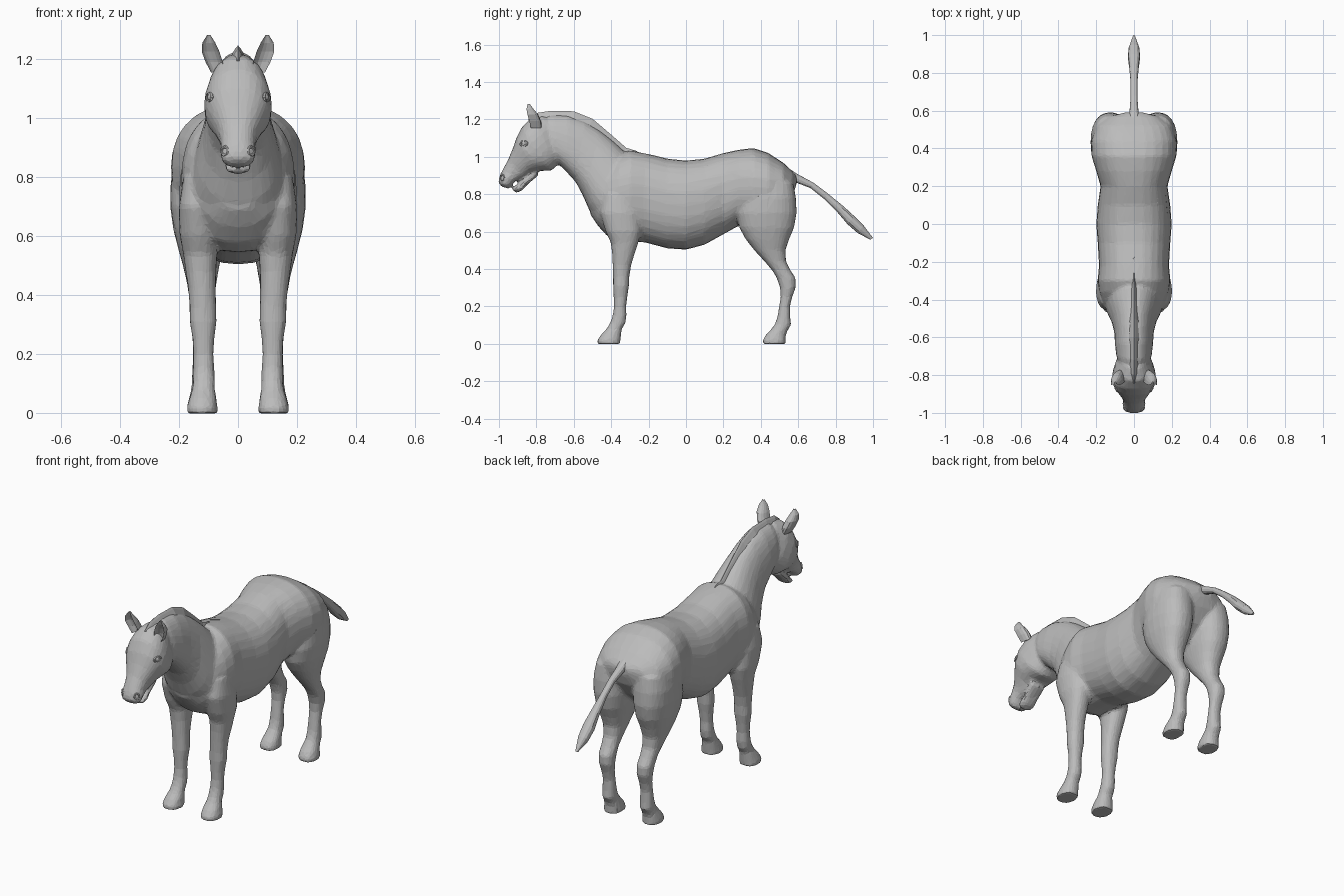
import bpy, bmesh, math
from mathutils import Vector

grey = bpy.data.materials.new("plain grey")
grey.diffuse_color = (0.5, 0.5, 0.5, 1)


def rnd(v, p=0.87):
    return math.copysign(abs(v) ** p, v)


def add_loft(bm, sections, x=0.0, segs=24, taper=0.0, cup=False):
    """Skin rings; each section is (y0, z0, y1, z1, half width, x centre offset)."""
    rings = []
    for y0, z0, y1, z1, w, *xc in sections:
        off = x if not xc else x * xc[0]
        ring = []
        for i in range(segs):
            a = 2 * math.pi * i / segs
            c, s = rnd(math.cos(a)), rnd(math.sin(a))
            wx = w * c * (1 - taper * s)
            if cup and s > 0:
                s *= -0.55
            ring.append(bm.verts.new((off + wx,
                                      (y0 + y1) / 2 + (y0 - y1) / 2 * s,
                                      (z0 + z1) / 2 + (z0 - z1) / 2 * s)))
        rings.append(ring)
    faces = []
    for r0, r1 in zip(rings, rings[1:]):
        for i in range(segs):
            j = (i + 1) % segs
            faces.append(bm.faces.new((r0[i], r0[j], r1[j], r1[i])))
    faces.append(bm.faces.new(rings[0]))
    faces.append(bm.faces.new(rings[-1]))
    bmesh.ops.recalc_face_normals(bm, faces=faces)


def finish(bm, name):
    me = bpy.data.meshes.new(name)
    bm.to_mesh(me)
    bm.free()
    ob = bpy.data.objects.new(name, me)
    bpy.context.collection.objects.link(ob)
    me.materials.append(grey)
    return ob


def horizontal(rows):
    """Leg rows (z, front y, back y, x centre, half width) to loft sections."""
    return [(f, z, b, z, w, xc) for z, f, b, xc, w in rows]


# torso: y, top, bottom, half width
torso = [(-.51, .82, .69, .07), (-.47, .90, .63, .13), (-.42, .96, .575, .165),
         (-.36, 1.01, .545, .185), (-.30, 1.035, .545, .193), (-.22, 1.02, .542, .185),
         (-.10, .99, .51, .192), (0, .98, .503, .2), (.10, .99, .53, .192),
         (.20, 1.02, .585, .177), (.28, 1.037, .63, .2), (.36, 1.047, .62, .225),
         (.44, 1.02, .64, .228), (.52, .968, .71, .2), (.57, .922, .79, .13),
         (.59, .90, .85, .05)]
# neck and head: upper point, lower point, half width
neck = [(-.26, 1.0, -.40, .60, .15), (-.33, 1.03, -.47, .645, .155),
        (-.39, 1.085, -.52, .72, .135), (-.46, 1.14, -.55, .79, .115),
        (-.54, 1.19, -.59, .865, .102), (-.63, 1.222, -.64, .92, .098),
        (-.72, 1.225, -.68, .96, .092), (-.78, 1.20, -.72, .98, .075)]
head = [(-.76, 1.22, -.66, 1.02, .07), (-.83, 1.207, -.675, .965, .10),
        (-.877, 1.16, -.72, .925, .116), (-.907, 1.10, -.78, .925, .110),
        (-.928, 1.04, -.83, .912, .086), (-.953, .98, -.86, .888, .065),
        (-.978, .935, -.885, .88, .058), (-.998, .895, -.912, .872, .061),
        (-1.004, .865, -.937, .842, .055), (-.988, .842, -.95, .828, .032)]
jaw = [(-.81, .93, -.79, .90, .05), (-.862, .885, -.85, .85, .046),
       (-.893, .86, -.875, .82, .046), (-.917, .842, -.905, .808, .042),
       (-.929, .83, -.922, .813, .022)]
front_leg = horizontal([
    (.80, -.44, -.29, .13, .055), (.70, -.46, -.25, .135, .066), (.60, -.43, -.24, .132, .066),
    (.54, -.402, -.255, .128, .058), (.48, -.395, -.275, .126, .052),
    (.42, -.392, -.293, .122, .047), (.36, -.39, -.303, .119, .045),
    (.31, -.39, -.305, .118, .046), (.25, -.387, -.314, .117, .037),
    (.20, -.385, -.32, .117, .034), (.15, -.392, -.318, .116, .036),
    (.11, -.407, -.323, .116, .037), (.08, -.425, -.343, .117, .038),
    (.05, -.453, -.347, .119, .046), (.02, -.474, -.35, .121, .052),
    (-.002, -.474, -.35, .121, .052)])
hind_leg = horizontal([
    (.92, .38, .52, .11, .06), (.86, .33, .575, .12, .092), (.78, .29, .588, .125, .104),
    (.70, .27, .592, .126, .104), (.62, .285, .578, .126, .093), (.56, .318, .552, .126, .078),
    (.50, .365, .532, .125, .062), (.44, .42, .535, .123, .05), (.39, .463, .56, .122, .044),
    (.35, .486, .587, .121, .044), (.30, .503, .587, .12, .042), (.25, .506, .568, .119, .036),
    (.20, .498, .556, .119, .034), (.14, .488, .558, .119, .037), (.10, .473, .562, .119, .038),
    (.07, .448, .543, .12, .041), (.045, .424, .533, .121, .047), (.02, .410, .533, .122, .051),
    (-.002, .410, .533, .122, .051)])

# one skin: overlapping lofts fused, relaxed and reduced to flat facets
bm = bmesh.new()
add_loft(bm, [(y, t, y, b, w) for y, t, b, w in torso], segs=28)
add_loft(bm, neck, taper=.2)
add_loft(bm, head)
add_loft(bm, jaw, segs=16)
for side in (-1, 1):
    add_loft(bm, front_leg, side)
    add_loft(bm, hind_leg, side)
body = finish(bm, "body")
m = body.modifiers.new("fuse", 'REMESH')
m.mode = 'VOXEL'
m.voxel_size = .01
m = body.modifiers.new("relax", 'SMOOTH')
m.factor = .5
m.iterations = 6
m = body.modifiers.new("facets", 'DECIMATE')
m.ratio = .12
m.use_symmetry = True
m.symmetry_axis = 'X'
dg = bpy.context.evaluated_depsgraph_get()
fused = bpy.data.meshes.new_from_object(body.evaluated_get(dg))
body.modifiers.clear()
body.data = fused
fused.materials.clear()
fused.materials.append(grey)
for p in fused.polygons:
    p.use_smooth = False
    p.material_index = 0

# tail with a fuller tuft
bm = bmesh.new()
add_loft(bm, [(.53, .95, .53, .87, .04), (.60, .905, .58, .865, .024),
              (.68, .862, .665, .833, .018), (.76, .802, .74, .773, .018),
              (.84, .737, .812, .70, .025), (.90, .682, .865, .638, .033),
              (.95, .632, .918, .592, .028), (1.0, .566, .985, .557, .006)], segs=12)
finish(bm, "tail")

# upright mane crest
bm = bmesh.new()
add_loft(bm, [(-.845, 1.20, -.82, 1.16, .014), (-.80, 1.234, -.77, 1.16, .024),
              (-.72, 1.246, -.70, 1.17, .026), (-.60, 1.243, -.60, 1.17, .026),
              (-.50, 1.203, -.53, 1.13, .024), (-.40, 1.118, -.44, 1.06, .02),
              (-.32, 1.048, -.35, 1.0, .015), (-.26, 1.03, -.27, .99, .008)],
         segs=8, taper=.75)
finish(bm, "mane")


def ring(bm, centre, normal, major, minor, squash, n=12, k=6):
    """Small oval rim facing along normal."""
    q = Vector(normal).to_track_quat('Z', 'Y')
    grid = []
    for i in range(n):
        a = 2 * math.pi * i / n
        row = []
        for j in range(k):
            b = 2 * math.pi * j / k
            r = major + minor * math.cos(b)
            v = Vector((r * math.cos(a), r * squash * math.sin(a), minor * math.sin(b)))
            row.append(bm.verts.new(Vector(centre) + q @ v))
        grid.append(row)
    for i in range(n):
        for j in range(k):
            i2, j2 = (i + 1) % n, (j + 1) % k
            bm.faces.new((grid[i][j], grid[i2][j], grid[i2][j2], grid[i][j2]))
    bmesh.ops.recalc_face_normals(bm, faces=bm.faces[:])


for side, tag in ((-1, "right"), (1, "left")):
    # cupped ear
    bm = bmesh.new()
    add_loft(bm, [(-.89, 1.155, -.77, 1.155, .022, .07), (-.90, 1.19, -.775, 1.19, .029, .081),
                  (-.905, 1.225, -.79, 1.225, .03, .093), (-.89, 1.255, -.815, 1.255, .022, .099),
                  (-.86, 1.282, -.835, 1.282, .005, .099)], side, segs=16, cup=True)
    finish(bm, tag + "_ear")

    # eyeball
    bm = bmesh.new()
    bmesh.ops.create_uvsphere(bm, u_segments=12, v_segments=8, radius=.016)
    bmesh.ops.translate(bm, verts=bm.verts, vec=(side * .088, -.865, 1.07))
    finish(bm, tag + "_eye")

    # eyelid and nostril rims
    bm = bmesh.new()
    ring(bm, (side * .096, -.867, 1.07), (side, -.45, .1), .02, .006, .7)
    finish(bm, tag + "_eyelid")
    bm = bmesh.new()
    ring(bm, (side * .045, -.982, .888), (side * .7, -.7, .1), .013, .005, 1.1)
    finish(bm, tag + "_nostril")
